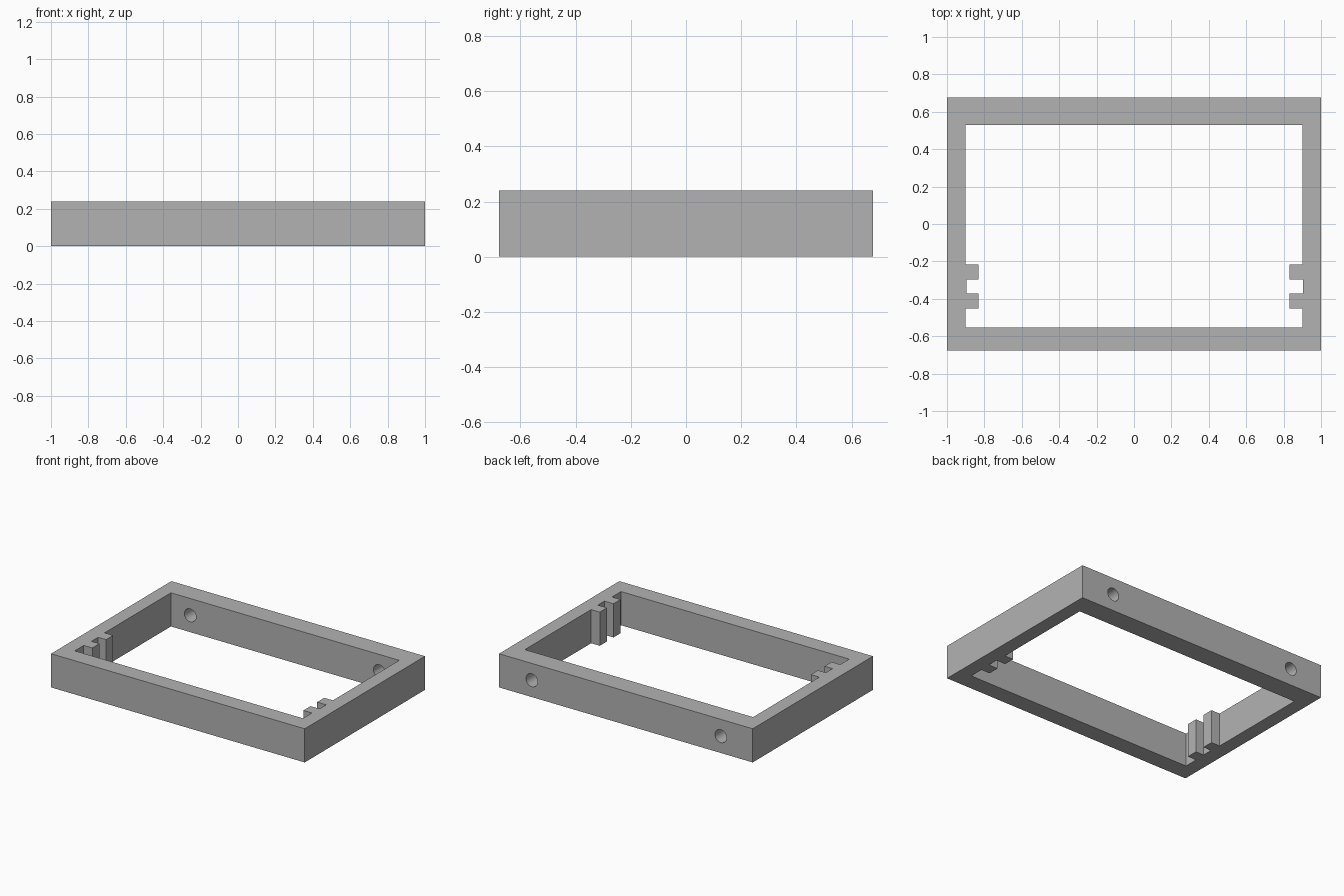
import bpy, bmesh, math
from mathutils import Matrix

if "Cube" in bpy.data.objects:
    bpy.data.objects.remove(bpy.data.objects["Cube"], do_unlink=True)

HEIGHT = 0.24
HALF_DEPTH = 0.677

grey = bpy.data.materials.new("plain grey")
grey.use_nodes = True
colour = (0.45, 0.45, 0.45, 1)
grey.diffuse_color = colour
grey.node_tree.nodes["Principled BSDF"].inputs["Base Color"].default_value = colour


def to_object(name, bm):
    bmesh.ops.recalc_face_normals(bm, faces=bm.faces)
    mesh = bpy.data.meshes.new(name)
    bm.to_mesh(mesh)
    bm.free()
    obj = bpy.data.objects.new(name, mesh)
    mesh.materials.append(grey)
    bpy.context.collection.objects.link(obj)
    return obj


def prism(name, outline, bottom, top):
    bm = bmesh.new()
    face = bm.faces.new([bm.verts.new((x, y, bottom)) for x, y in outline])
    raised = bmesh.ops.extrude_face_region(bm, geom=[face])["geom"]
    verts = [v for v in raised if isinstance(v, bmesh.types.BMVert)]
    bmesh.ops.translate(bm, verts=verts, vec=(0, 0, top - bottom))
    return to_object(name, bm)


def cut(target, cutter):
    mod = target.modifiers.new("cut", "BOOLEAN")
    mod.operation = "DIFFERENCE"
    mod.solver = "EXACT"
    mod.object = cutter
    cutter.hide_render = True
    bpy.context.view_layer.objects.active = target
    bpy.ops.object.modifier_apply(modifier=mod.name)
    bpy.data.objects.remove(cutter, do_unlink=True)


def inner_side(side, slot):
    """Inner wall from front to back, stepping around the two guide rails."""
    wall, rail = 0.90, 0.832
    steps = [(wall, -0.553), (wall, -0.452), (rail, -0.452), (rail, -0.372),
             (slot, -0.372), (slot, -0.297), (rail, -0.297), (rail, -0.217),
             (wall, -0.217), (wall, 0.53)]
    return [(side * x, y) for x, y in steps]


# Outer block of the frame
frame = prism("frame", [(-1, -HALF_DEPTH), (1, -HALF_DEPTH),
                        (1, HALF_DEPTH), (-1, HALF_DEPTH)], 0, HEIGHT)

# Central opening, leaving a pair of slotted rails on each side
opening = inner_side(1, 0.904) + inner_side(-1, 0.895)[::-1]
cut(frame, prism("opening_cutter", opening, -0.1, HEIGHT + 0.1))

# Round holes through the back bar
for x in (-0.748, 0.742):
    bm = bmesh.new()
    bmesh.ops.create_cone(
        bm, cap_ends=True, segments=32, radius1=0.046, radius2=0.046, depth=0.3,
        matrix=Matrix.Translation((x, 0.6, HEIGHT / 2)) @ Matrix.Rotation(math.pi / 2, 4, "X"))
    cut(frame, to_object("hole_cutter", bm))

# Smooth hole walls, sharp edges elsewhere
bpy.ops.object.select_all(action="DESELECT")
frame.select_set(True)
bpy.context.view_layer.objects.active = frame
bpy.ops.object.shade_smooth_by_angle(angle=math.radians(30))
